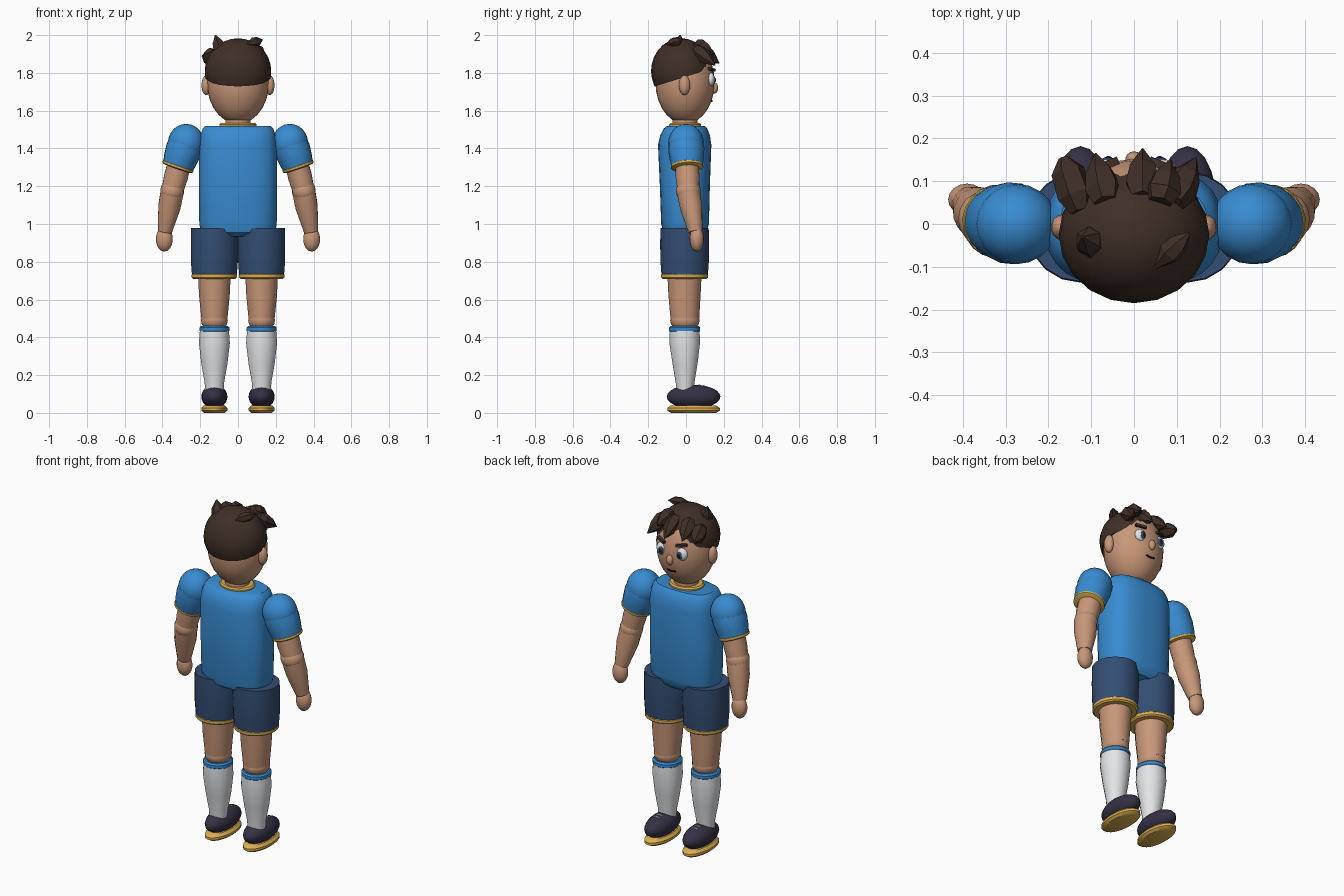
import bpy, bmesh, math
from mathutils import Vector, Matrix

if "Cube" in bpy.data.objects:
    bpy.data.objects.remove(bpy.data.objects["Cube"])


def mat(name, r, g, b):
    m = bpy.data.materials.new(name)
    m.diffuse_color = (r, g, b, 1)
    m.use_nodes = True
    m.node_tree.nodes["Principled BSDF"].inputs["Base Color"].default_value = m.diffuse_color
    return m


SKIN = mat("skin", 0.58, 0.31, 0.19)
HAIR = mat("dark brown", 0.05, 0.028, 0.02)
BLUE = mat("shirt blue", 0.04, 0.26, 0.64)
NAVY = mat("shorts navy", 0.033, 0.075, 0.17)
GOLD = mat("trim gold", 0.72, 0.43, 0.08)
WHITE = mat("white", 0.80, 0.82, 0.84)
SHOE = mat("shoe purple black", 0.036, 0.03, 0.06)
BLACK = mat("pupil black", 0.01, 0.01, 0.012)


def finish(name, bm, material, smooth=True):
    bmesh.ops.recalc_face_normals(bm, faces=bm.faces)
    me = bpy.data.meshes.new(name)
    bm.to_mesh(me)
    bm.free()
    me.materials.append(material)
    ob = bpy.data.objects.new(name, me)
    bpy.context.collection.objects.link(ob)
    if smooth:
        bpy.context.view_layer.objects.active = ob
        ob.select_set(True)
        bpy.ops.object.shade_smooth_by_angle(angle=math.radians(40))
        ob.select_set(False)
    return ob


def loft(name, rings, material, sides=20, power=2.0, smooth=True, tilt=None):
    """Rings are (centre, rx, ry); tilt turns every ring to face an axis."""
    bm = bmesh.new()
    q = Vector((0, 0, 1)).rotation_difference(tilt) if tilt else Matrix.Identity(3)
    loops = []
    for c, rx, ry in rings:
        loop = []
        for i in range(sides):
            a = 2 * math.pi * (i + 0.5) / sides
            ca, sa = math.cos(a), math.sin(a)
            p = Vector((rx * math.copysign(abs(ca) ** (2 / power), ca),
                        ry * math.copysign(abs(sa) ** (2 / power), sa), 0))
            loop.append(bm.verts.new(Vector(c) + q @ p))
        loops.append(loop)
    for a, b in zip(loops, loops[1:]):
        for i in range(sides):
            j = (i + 1) % sides
            bm.faces.new((a[i], a[j], b[j], b[i]))
    bm.faces.new(loops[0])
    bm.faces.new(loops[-1])
    return finish(name, bm, material, smooth)


def limb(name, a, b, radii, material, sides=16, smooth=True):
    """Tapered limb from a to b; radii are (fraction along, radius)."""
    a, b = Vector(a), Vector(b)
    return loft(name, [(a.lerp(b, t), r, r) for t, r in radii], material,
                sides, 2.0, smooth, (b - a).normalized())


def ball(name, c, r, material, seg=20, rot=None):
    bm = bmesh.new()
    bmesh.ops.create_uvsphere(bm, u_segments=seg, v_segments=max(6, seg * 3 // 5), radius=1)
    m = Matrix.Translation(c) @ (rot or Matrix()) @ Matrix.Diagonal((*r, 1))
    bm.transform(m)
    return finish(name, bm, material)


def box(name, c, size, material, rot=None):
    bm = bmesh.new()
    bmesh.ops.create_cube(bm, size=1)
    bm.transform(Matrix.Translation(c) @ (rot or Matrix()) @ Matrix.Diagonal((*size, 1)))
    return finish(name, bm, material, False)


def hem(name, c, rx, ry, h, material, tilt=None, lip=0.008):
    d = Vector(tilt) if tilt else Vector((0, 0, 1))
    c = Vector(c)
    return loft(name, [(c - d * h / 2, rx - lip, ry - lip), (c - d * h / 4, rx, ry),
                       (c + d * h / 4, rx, ry), (c + d * h / 2, rx - lip, ry - lip)],
                material, 20, 2.0, True, tilt)


# Head, neck and collar
ball("head", (0, -0.005, 1.75), (0.165, 0.157, 0.22), SKIN, 24)
limb("neck", (0, -0.005, 1.48), (0, -0.005, 1.60), [(0, 0.07), (1, 0.065)], SKIN)
hem("collar", (0, -0.005, 1.52), 0.1, 0.085, 0.03, GOLD)

# Hair cap, trimmed by a plane sloping up to the forehead
bm = bmesh.new()
bmesh.ops.create_uvsphere(bm, u_segments=20, v_segments=14, radius=1)
bm.transform(Matrix.Translation((0, -0.025, 1.81)) @ Matrix.Diagonal((0.176, 0.16, 0.173, 1)))
cut = bmesh.ops.bisect_plane(bm, geom=bm.verts[:] + bm.edges[:] + bm.faces[:],
                             plane_co=(0, -0.17, 1.727), plane_no=(0, -0.31, 1), clear_inner=True)
bmesh.ops.contextual_create(bm, geom=[e for e in cut["geom_cut"] if isinstance(e, bmesh.types.BMEdge)])
finish("hair_cap", bm, HAIR)

# Faceted fringe locks and crown tufts
lock = [(0, 0.03), (0.25, 0.044), (0.6, 0.034), (1, 0.002)]
for i, (a, b) in enumerate([((-0.065, 0.05, 1.935), (-0.09, 0.165, 1.86)),
                            ((0.02, 0.06, 1.935), (0.02, 0.176, 1.85)),
                            ((0.09, 0.05, 1.925), (0.145, 0.155, 1.84)),
                            ((0.06, 0.05, 1.95), (0.085, 0.15, 1.90))]):
    limb(f"fringe_lock_{i}", a, b, lock, HAIR, 6, False)
limb("side_lock", (-0.125, 0.03, 1.90), (-0.165, 0.155, 1.875),
     [(0, 0.025), (0.3, 0.043), (0.75, 0.04), (1, 0.012)], HAIR, 6, False)
limb("crown_tuft_left", (-0.095, -0.045, 1.92), (-0.12, -0.03, 2.0),
     [(0, 0.04), (0.5, 0.032), (1, 0.003)], HAIR, 6, False)
limb("crown_tuft_right", (0.05, -0.10, 1.95), (0.13, -0.02, 1.975),
     [(0, 0.006), (0.4, 0.028), (0.7, 0.024), (1, 0.002)], HAIR, 6, False)

# Nose and mouth
ball("nose", (0, 0.15, 1.72), (0.02, 0.02, 0.03), SKIN, 14)
for s in (-1, 1):
    box("mouth", (s * 0.013, 0.137, 1.652), (0.028, 0.008, 0.007), BLACK,
        Matrix.Rotation(-s * 0.15, 4, 'Y'))

# Shirt body
loft("shirt_body", [((0, 0, 0.935), 0.17, 0.09), ((0, -0.005, 0.955), 0.195, 0.115),
                    ((0, -0.005, 1.0), 0.206, 0.127), ((0, -0.006, 1.2), 0.208, 0.133),
                    ((0, -0.007, 1.42), 0.206, 0.142), ((0, -0.005, 1.47), 0.2, 0.132),
                    ((0, -0.003, 1.505), 0.188, 0.116), ((0, 0, 1.52), 0.172, 0.098)],
     BLUE, 28, 2.6)

for s, side in ((-1, "left"), (1, "right")):
    # Face details and ear
    ball(f"ear_{side}", (s * 0.168, -0.008, 1.735), (0.026, 0.03, 0.053), SKIN, 14)
    ball(f"eye_{side}", (s * 0.065, 0.13, 1.765), (0.034, 0.022, 0.037), WHITE, 16)
    ball(f"iris_{side}", (s * 0.061, 0.147, 1.762), (0.018, 0.009, 0.022), NAVY, 14)
    ball(f"pupil_{side}", (s * 0.06, 0.153, 1.762), (0.009, 0.006, 0.012), BLACK, 12)
    box(f"eyebrow_{side}", (s * 0.066, 0.137, 1.818), (0.062, 0.018, 0.014), HAIR,
        Matrix.Rotation(-s * 0.4, 4, 'Z') @ Matrix.Rotation(-s * 0.15, 4, 'Y'))

    # Sleeve with trim
    top, end = Vector((s * 0.275, 0, 1.43)), Vector((s * 0.318, 0.006, 1.305))
    axis = (end - top).normalized()
    ball(f"shoulder_{side}", top, (0.096, 0.094, 0.1), BLUE, 20)
    limb(f"sleeve_{side}", top, end, [(0, 0.092), (0.3, 0.096), (0.7, 0.09), (1, 0.083)], BLUE, 18)
    hem(f"sleeve_trim_{side}", end, 0.086, 0.086, 0.022, GOLD, axis)

    # Arm and hand
    elbow, wrist = Vector((s * 0.348, 0.012, 1.175)), Vector((s * 0.387, 0.05, 0.96))
    limb(f"upper_arm_{side}", end - axis * 0.05, elbow, [(0, 0.062), (0.6, 0.064), (1, 0.058)], SKIN)
    ball(f"elbow_{side}", elbow, (0.064, 0.066, 0.062), SKIN, 16)
    limb(f"forearm_{side}", elbow, wrist, [(0, 0.062), (0.4, 0.06), (1, 0.038)], SKIN)
    ball(f"hand_{side}", (s * 0.39, 0.057, 0.92), (0.045, 0.038, 0.066), SKIN, 16)

    # Shorts leg with trim
    x = s * 0.125
    loft(f"shorts_leg_{side}", [((x, -0.007, 0.72), 0.12, 0.122), ((x, -0.007, 0.80), 0.126, 0.128),
                                ((x, -0.007, 0.90), 0.127, 0.13), ((x, -0.007, 0.98), 0.125, 0.127)],
         NAVY, 18)
    hem(f"shorts_trim_{side}", (x, -0.007, 0.725), 0.122, 0.126, 0.03, GOLD)

    # Bare leg, knee and sock
    loft(f"thigh_{side}", [((x, -0.008, 0.74), 0.088, 0.092), ((x, -0.008, 0.62), 0.082, 0.086),
                           ((x, -0.006, 0.50), 0.07, 0.077)], SKIN)
    ball(f"knee_{side}", (x, -0.006, 0.49), (0.072, 0.078, 0.06), SKIN, 18)
    loft(f"sock_{side}", [((x, -0.005, 0.10), 0.05, 0.045), ((x, -0.005, 0.16), 0.052, 0.05),
                          ((x, -0.005, 0.26), 0.07, 0.067), ((x, -0.007, 0.37), 0.083, 0.082),
                          ((x, -0.007, 0.435), 0.078, 0.08)], WHITE)
    hem(f"sock_band_{side}", (x, -0.007, 0.443), 0.08, 0.083, 0.034, BLUE)

    # Shoe, sole and laces
    ball(f"shoe_{side}", (x, 0.04, 0.086), (0.069, 0.142, 0.063), SHOE, 20)
    loft(f"sole_{side}", [((x, 0.04, 0), 0.055, 0.12), ((x, 0.04, 0.012), 0.069, 0.14),
                          ((x, 0.04, 0.026), 0.069, 0.14), ((x, 0.04, 0.04), 0.055, 0.12)], GOLD, 24)
    for y, z in ((0.07, 0.147), (0.095, 0.144)):
        box(f"lace_{side}", (x, y, z), (0.04, 0.006, 0.006), WHITE)
